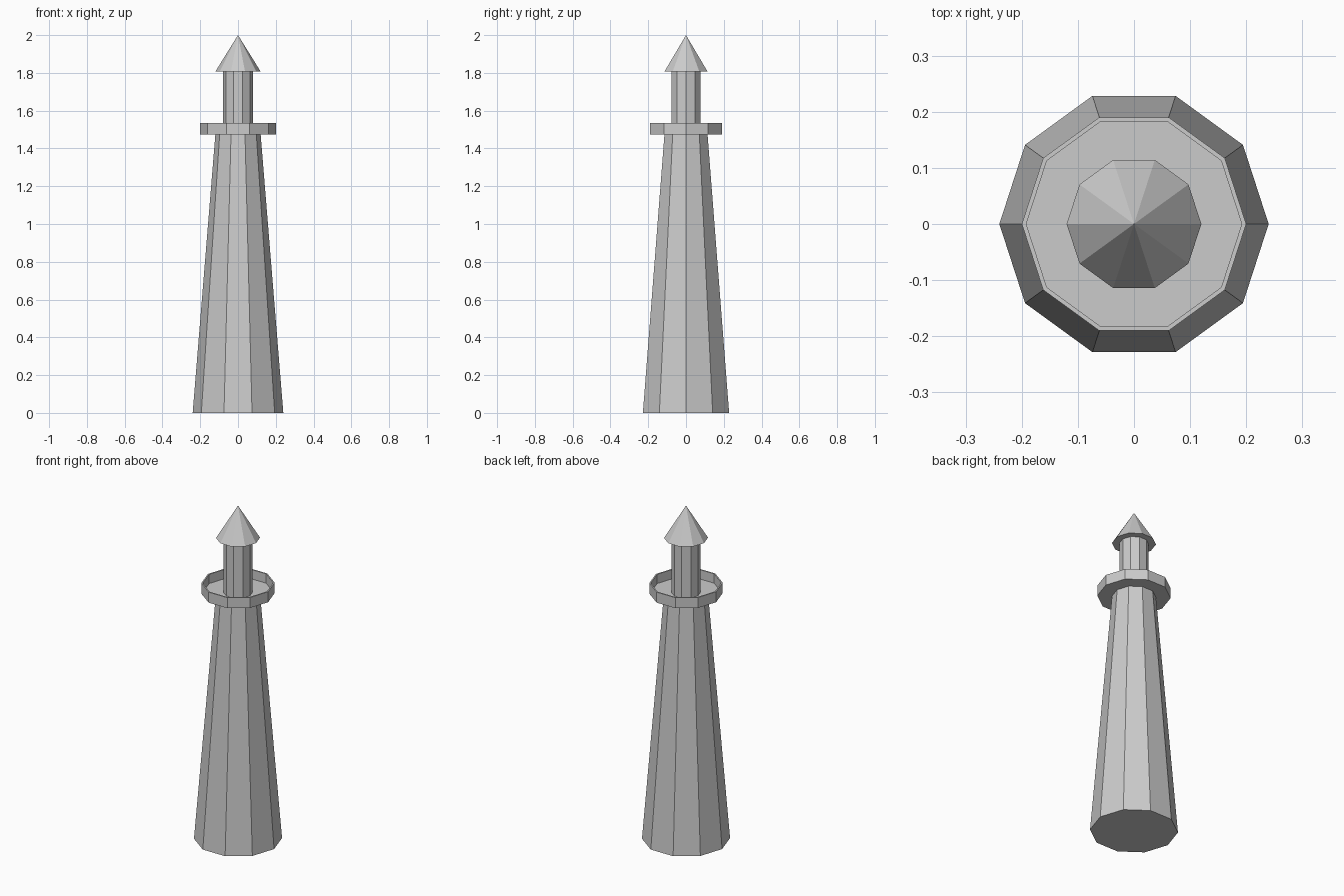
import bpy
import bmesh
from math import cos, sin, tau

SIDES = 10

cube = bpy.data.objects.get("Cube")
if cube:
    bpy.data.objects.remove(cube, do_unlink=True)

# One plain stone colour
stone = bpy.data.materials.new("stone_grey")
stone.use_nodes = True
grey = (0.6, 0.6, 0.6, 1)
stone.diffuse_color = grey
stone.node_tree.nodes["Principled BSDF"].inputs["Base Color"].default_value = grey


def lathe(name, profile):
    """Turn (radius, height) points into a flat-sided solid; radius 0 is a tip."""
    bm = bmesh.new()
    rings = []
    for r, z in profile:
        count = SIDES if r else 1
        rings.append([bm.verts.new((r * cos(tau * i / SIDES), r * sin(tau * i / SIDES), z))
                      for i in range(count)])
    for low, high in zip(rings, rings[1:]):
        for i in range(SIDES):
            j = (i + 1) % SIDES
            if len(high) == 1:
                bm.faces.new((low[i], low[j], high[0]))
            else:
                bm.faces.new((low[i], low[j], high[j], high[i]))
    # Close the open ends
    for ring in (rings[0], rings[-1]):
        if len(ring) > 1:
            bm.faces.new(ring)
    bmesh.ops.recalc_face_normals(bm, faces=bm.faces)
    mesh = bpy.data.meshes.new(name)
    bm.to_mesh(mesh)
    bm.free()
    mesh.materials.append(stone)
    obj = bpy.data.objects.new(name, mesh)
    bpy.context.collection.objects.link(obj)
    return obj


base_z, rail_z, floor_z, roof_z = 1.473, 1.536, 1.48, 1.807

# Tapered tower
lathe("tower", [(0.24, 0), (0.12, base_z)])
# Balcony tray with a thin parapet
lathe("balcony", [(0.2, base_z), (0.2, rail_z), (0.192, rail_z), (0.192, floor_z)])
# Lantern room
lathe("lantern_room", [(0.08, floor_z), (0.08, roof_z)])
# Pointed roof
lathe("roof", [(0.12, roof_z), (0, 2)])
